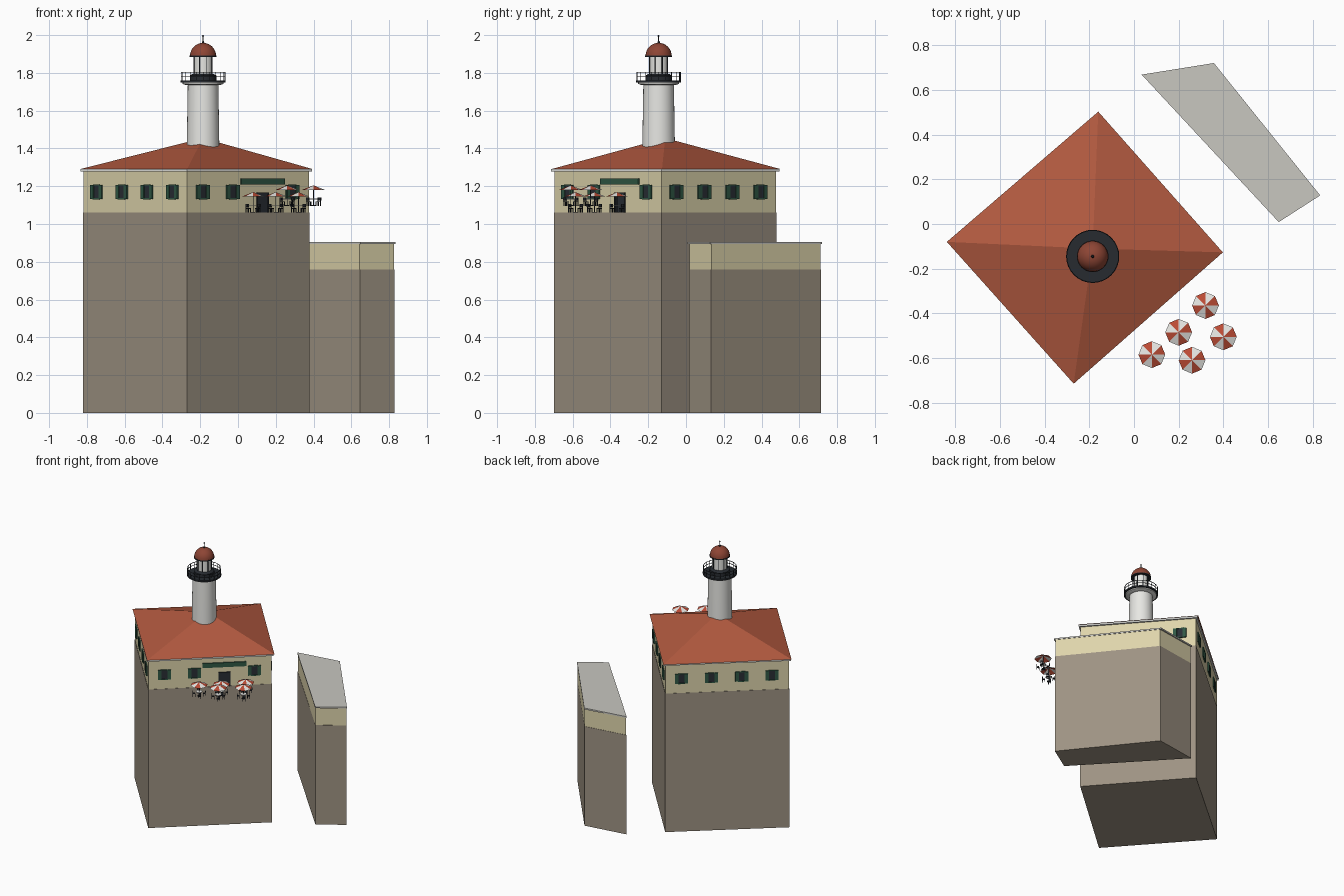
import bpy, bmesh
from math import pi, cos, sin, atan2
from mathutils import Matrix, Vector

cube = bpy.data.objects.get("Cube")
if cube:
    bpy.data.objects.remove(cube, do_unlink=True)


def material(name, r, g, b):
    m = bpy.data.materials.new(name)
    m.use_nodes = True
    m.diffuse_color = (r, g, b, 1)
    m.node_tree.nodes["Principled BSDF"].inputs["Base Color"].default_value = (r, g, b, 1)
    return m


STONE = material("stone", .34, .29, .225)
PLASTER = material("cream plaster", .73, .66, .41)
TILE = material("roof tile", .44, .10, .05)
DOME = material("dome red", .27, .06, .035)
GREY = material("flat roof grey", .58, .57, .53)
WHITE = material("white paint", .80, .80, .77)
BLACK = material("black metal", .02, .024, .03)
GREEN = material("dark green", .03, .10, .06)
GLASS = material("dark glass", .022, .028, .035)
RED = material("parasol red", .50, .07, .035)


def finish(name, bm, *mats, smooth=False):
    mesh = bpy.data.meshes.new(name)
    bmesh.ops.recalc_face_normals(bm, faces=bm.faces)
    bm.to_mesh(mesh)
    bm.free()
    ob = bpy.data.objects.new(name, mesh)
    bpy.context.collection.objects.link(ob)
    for m in mats:
        mesh.materials.append(m)
    if smooth:
        bpy.ops.object.select_all(action='DESELECT')
        ob.select_set(True)
        bpy.context.view_layer.objects.active = ob
        bpy.ops.object.shade_smooth_by_angle(angle=pi / 5)
    return ob


def box(bm, centre, size, turn=0):
    mat = Matrix.Translation(centre) @ Matrix.Rotation(turn, 4, 'Z') @ Matrix.Diagonal((*size, 1))
    bmesh.ops.create_cube(bm, size=1, matrix=mat)


def rod(bm, x, y, z0, z1, r, sides=8):
    bmesh.ops.create_cone(bm, cap_ends=True, segments=sides, radius1=r, radius2=r,
                          depth=z1 - z0, matrix=Matrix.Translation((x, y, (z0 + z1) / 2)))


def prism(name, plan, z0, z1, mat, grow=0.0):
    mid = sum((Vector(p) for p in plan), Vector((0, 0))) / len(plan)
    bm = bmesh.new()
    verts = []
    for p in plan:
        d = (Vector(p) - mid).normalized() * grow
        verts.append(bm.verts.new((p[0] + d.x, p[1] + d.y, z0)))
    face = bm.faces.new(verts)
    top = bmesh.ops.extrude_face_region(bm, geom=[face])["geom"]
    bmesh.ops.translate(bm, vec=(0, 0, z1 - z0),
                        verts=[v for v in top if isinstance(v, bmesh.types.BMVert)])
    return finish(name, bm, mat)


def lathe(name, profile, mat, sides=32):
    bm = bmesh.new()
    vs = [bm.verts.new((TX + r, TY, z)) for r, z in profile]
    es = [bm.edges.new(pair) for pair in zip(vs, vs[1:])]
    bmesh.ops.spin(bm, geom=vs + es, cent=(TX, TY, 0), axis=(0, 0, 1),
                   angle=2 * pi, steps=sides)
    bmesh.ops.remove_doubles(bm, verts=bm.verts, dist=1e-5)
    return finish(name, bm, mat, smooth=True)


# Main building: stone block, plaster storey, eaves trim, hipped roof
HOUSE = [(-.82, -.08), (-.27, -.70), (.378, -.13), (-.16, .48)]
prism("main_stone_base", HOUSE, 0, 1.06, STONE)
prism("main_walls", HOUSE, 1.06, 1.28, PLASTER, -.003)
prism("eaves_trim", HOUSE, 1.278, 1.29, WHITE, .014)

bm = bmesh.new()
eave = [bm.verts.new((x, y, 1.29)) for x, y in
        [(-.838, -.08), (-.27, -.715), (.398, -.127), (-.16, .503)]]
apex = bm.verts.new((-.185, -.11, 1.455))
bm.faces.new(eave)
for i in range(4):
    bm.faces.new((eave[i], eave[(i + 1) % 4], apex))
finish("hipped_roof", bm, TILE)

# Annex: stone block, plaster band, flat roof
ANNEX = [(.04, .665), (.645, .015), (.828, .132), (.36, .714)]
prism("annex_stone_base", ANNEX, 0, .76, STONE)
prism("annex_walls", ANNEX, .76, .895, PLASTER, -.003)
prism("annex_flat_roof", ANNEX, .893, .904, GREY, .007)


# Windows, door and sign laid on the walls
def on_wall(bm, side, fraction, shift, width, z0, z1, depth):
    a, b = Vector(HOUSE[side]), Vector(HOUSE[(side + 1) % 4])
    d = (b - a).normalized()
    n = Vector((d.y, -d.x))
    p = a.lerp(b, fraction) + d * shift + n * (depth / 2 - .002)
    box(bm, (p.x, p.y, (z0 + z1) / 2), (width, depth, z1 - z0), atan2(d.y, d.x))


panes, shutters, frames = bmesh.new(), bmesh.new(), bmesh.new()
for side in range(4):
    for i in range(4):
        f = .13 + .243 * i
        if side == 1 and i == 2:
            continue
        on_wall(panes, side, f, 0, .042, 1.137, 1.203, .004)
        on_wall(frames, side, f, 0, .05, 1.203, 1.208, .007)
        on_wall(frames, side, f, 0, .05, 1.131, 1.137, .009)
        for s in (-1, 1):
            on_wall(shutters, side, f, s * .033, .025, 1.133, 1.206, .008)
finish("window_panes", panes, GLASS)
finish("window_shutters", shutters, GREEN)
finish("window_sills", frames, GREEN)

DOOR = .616
bm = bmesh.new()
on_wall(bm, 1, DOOR, 0, .066, 1.06, 1.16, .006)
finish("door", bm, GLASS)
bm = bmesh.new()
for s in (-1, 1):
    on_wall(bm, 1, DOOR, s * .037, .009, 1.06, 1.168, .009)
on_wall(bm, 1, DOOR, 0, .066, 1.16, 1.168, .009)
finish("door_frame", bm, BLACK)
bm = bmesh.new()
on_wall(bm, 1, DOOR, 0, .305, 1.208, 1.242, .009)
finish("sign_board", bm, GREEN)

# Light tower
TX, TY = -.185, -.145
lathe("tower_shaft", [(0, 1.38), (.086, 1.38), (.086, 1.425), (.081, 1.735), (.09, 1.735),
                      (.108, 1.742), (.108, 1.75), (0, 1.75)], WHITE)
lathe("gallery_deck", [(0, 1.749), (.119, 1.749), (.119, 1.76), (0, 1.76)], BLACK)
lathe("lantern_parapet", [(0, 1.76), (.07, 1.76), (.07, 1.785), (.056, 1.795), (0, 1.795)], BLACK)
lathe("lantern_glazing", [(0, 1.79), (.05, 1.79), (.05, 1.89), (0, 1.89)], WHITE)
lathe("dome_rim", [(0, 1.884), (.071, 1.884), (.071, 1.891), (0, 1.891)], BLACK)
lathe("dome", [(0, 1.89)] + [(.069 * cos(t * pi / 16), 1.89 + .069 * sin(t * pi / 16))
                             for t in range(9)], DOME)

bm = bmesh.new()
for i in range(8):
    a = (i + .5) * pi / 4
    rod(bm, TX + .051 * cos(a), TY + .051 * sin(a), 1.79, 1.886, .003, 6)
finish("lantern_mullions", bm, BLACK)

bm = bmesh.new()
for i in range(20):
    a = i * pi / 10
    rod(bm, TX + .116 * cos(a), TY + .116 * sin(a), 1.755, 1.803, .0018, 6)
finish("gallery_posts", bm, BLACK)
for name, z in (("gallery_top_rail", 1.801), ("gallery_middle_rail", 1.78)):
    lathe(name, [(.1145, z), (.1175, z), (.1175, z + .003), (.1145, z + .003), (.1145, z)], BLACK)

bm = bmesh.new()
rod(bm, TX, TY, 1.95, 1.995, .0022)
for z, r in ((1.995, .005), (1.962, .007)):
    bmesh.ops.create_uvsphere(bm, u_segments=10, v_segments=6, radius=r,
                              matrix=Matrix.Translation((TX, TY, z)))
finish("finial", bm, BLACK, smooth=True)


# Terrace sets: parasol, table and four chairs
def terrace_set(x, y, z):
    bm = bmesh.new()
    bmesh.ops.create_cone(bm, cap_ends=False, segments=8, radius1=.06, radius2=0, depth=.024,
                          matrix=Matrix.Translation((x, y, z + .097)))
    bmesh.ops.remove_doubles(bm, verts=bm.verts, dist=1e-5)
    for f in bm.faces:
        c = f.calc_center_median()
        f.material_index = int((atan2(c.y - y, c.x - x) + 2 * pi) / (pi / 4)) % 2
    finish("parasol", bm, RED, WHITE)

    bm = bmesh.new()
    rod(bm, x, y, z, z + .107, .002, 6)
    rod(bm, x, y, z, z + .004, .013, 10)
    finish("parasol_pole", bm, BLACK)
    bm = bmesh.new()
    rod(bm, x, y, z + .034, z + .038, .023, 16)
    finish("table_top", bm, WHITE)

    bm = bmesh.new()
    for i in range(4):
        a = i * pi / 2 + .7
        out, across = Vector((cos(a), sin(a), 0)), Vector((-sin(a), cos(a), 0))
        seat = Vector((x, y, z)) + out * .036
        box(bm, seat + Vector((0, 0, .022)), (.018, .018, .003), a)
        box(bm, seat + out * .009 + Vector((0, 0, .037)), (.002, .018, .016), a)
        for u in (-1, 1):
            for v in (-1, 1):
                h = .034 if u > 0 else .022
                box(bm, seat + out * (u * .008) + across * (v * .008) + Vector((0, 0, h / 2)),
                    (.002, .002, h), a)
    finish("chairs", bm, BLACK)


for x, y, z in ((.32, -.365, 1.06), (.2, -.485, 1.06), (.08, -.585, 1.06),
                (.4, -.505, 1.096), (.26, -.61, 1.096)):
    terrace_set(x, y, z)
